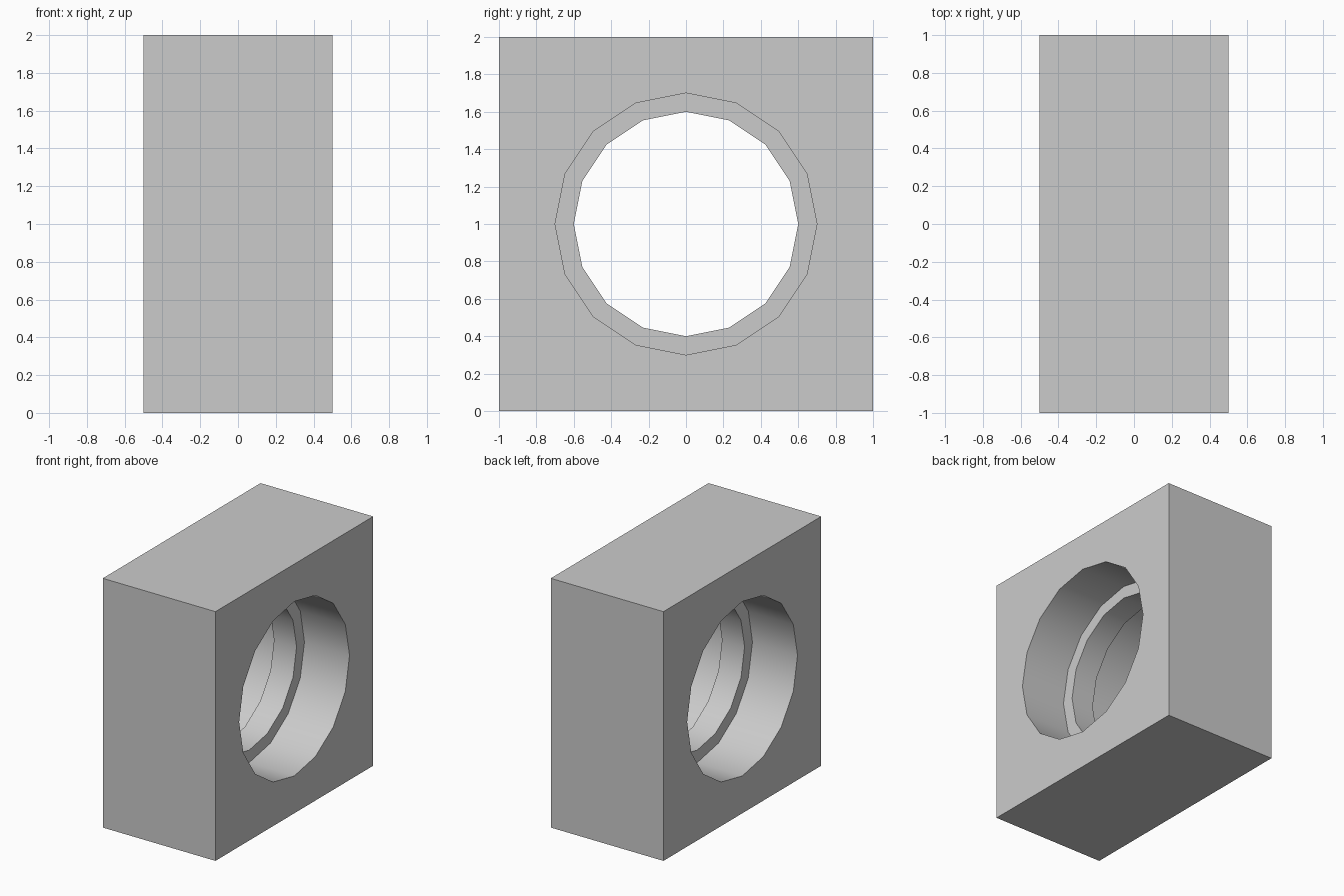
import bpy, bmesh
from math import cos, sin, tau

if "Cube" in bpy.data.objects:
    bpy.data.objects.remove(bpy.data.objects["Cube"])

SIDES = 16


def ring(bm, x, radius, square=False):
    """16 points around the bore axis, optionally pushed out onto a square."""
    verts = []
    for i in range(SIDES):
        c, s = cos(tau * i / SIDES), sin(tau * i / SIDES)
        k = radius / max(abs(c), abs(s)) if square else radius
        verts.append(bm.verts.new((x, c * k, 1 + s * k)))
    return verts


bm = bmesh.new()

# closed cross-section: block side, recess, inner lip, recess, block side
profile = [(-0.5, 1.0, True), (-0.5, 0.7, False), (-0.1, 0.7, False), (-0.1, 0.6, False),
           (0.1, 0.6, False), (0.1, 0.7, False), (0.5, 0.7, False), (0.5, 1.0, True)]
rings = [ring(bm, *p) for p in profile]
for a, b in zip(rings, rings[1:] + rings[:1]):
    for i in range(SIDES):
        j = (i + 1) % SIDES
        bm.faces.new((a[i], a[j], b[j], b[i]))
bmesh.ops.recalc_face_normals(bm, faces=bm.faces)

mesh = bpy.data.meshes.new("bored_block")
bm.to_mesh(mesh)
bm.free()
block = bpy.data.objects.new("bored_block", mesh)
bpy.context.collection.objects.link(block)

# smooth bore, sharp rims
bpy.context.view_layer.objects.active = block
block.select_set(True)
bpy.ops.object.shade_smooth_by_angle()
